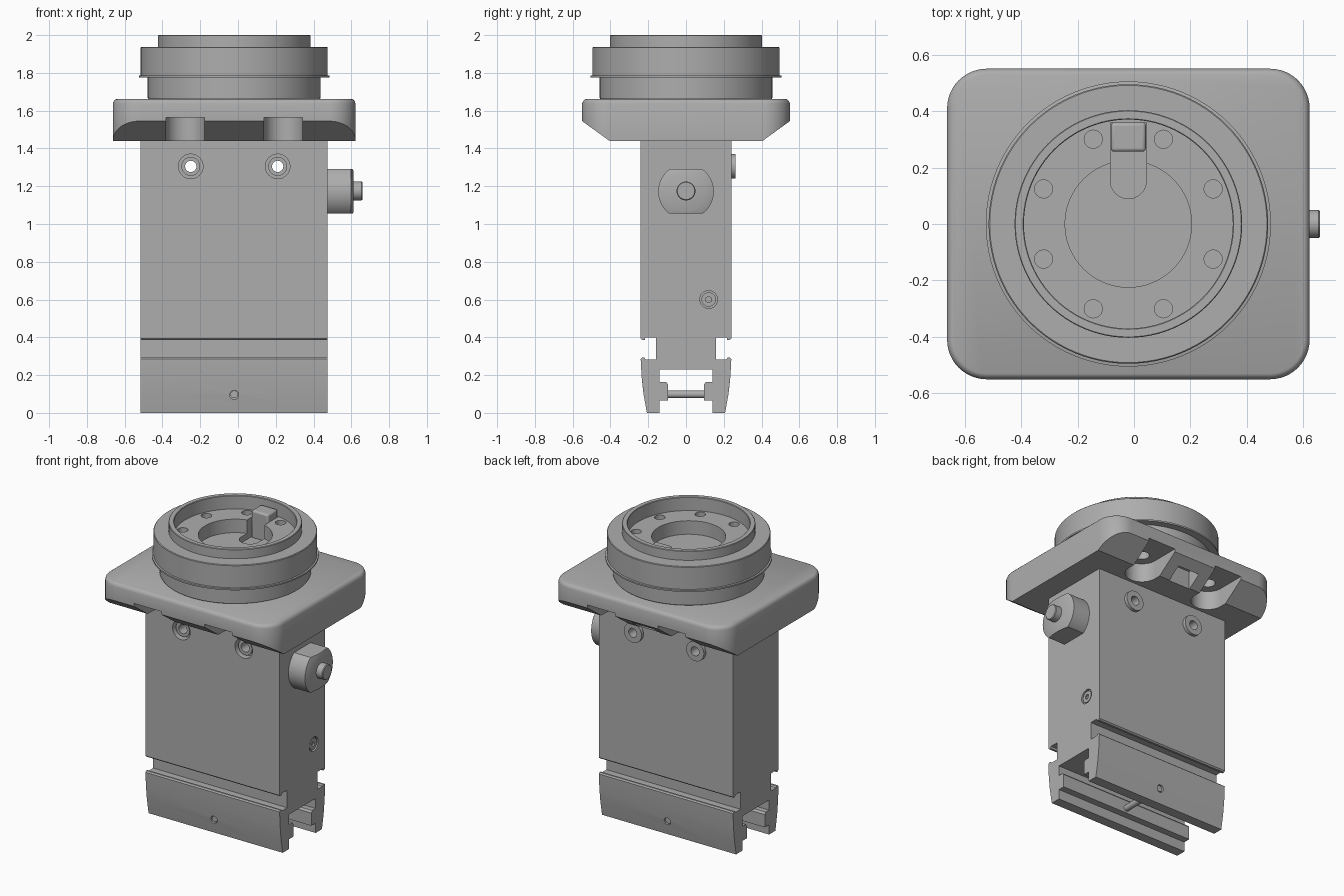
import bpy, bmesh
from math import sin, cos, pi, radians
from mathutils import Matrix

cube = bpy.data.objects.get("Cube")
if cube:
    bpy.data.objects.remove(cube)

grey = bpy.data.materials.new("machined_grey")
grey.use_nodes = True
tone = (0.42, 0.42, 0.42, 1)
grey.diffuse_color = tone
grey.node_tree.nodes["Principled BSDF"].inputs["Base Color"].default_value = tone

CX = -0.02           # shared axis of body, plate and ring
HALF = 0.495         # half the body width


def finish(name, bm):
    bmesh.ops.recalc_face_normals(bm, faces=bm.faces)
    mesh = bpy.data.meshes.new(name)
    bm.to_mesh(mesh)
    bm.free()
    mesh.materials.append(grey)
    ob = bpy.data.objects.new(name, mesh)
    bpy.context.collection.objects.link(ob)
    return ob


def loft(name, rings):
    """Closed solid through rings of equal point count."""
    bm = bmesh.new()
    loops = [[bm.verts.new(p) for p in ring] for ring in rings]
    n = len(loops[0])
    for a, b in zip(loops, loops[1:]):
        for i in range(n):
            bm.faces.new((a[i], a[(i + 1) % n], b[(i + 1) % n], b[i]))
    bm.faces.new(loops[0])
    bm.faces.new(loops[-1])
    return finish(name, bm)


def lathe(name, profile, axis="Z", at=(0, 0, 0), seg=48):
    """Turned solid from (radius, height) pairs along an axis."""
    turn = {"Z": Matrix(), "X": Matrix.Rotation(pi / 2, 4, "Y"),
            "Y": Matrix.Rotation(-pi / 2, 4, "X")}[axis]
    ob = loft(name, [[(r * cos(2 * pi * i / seg), r * sin(2 * pi * i / seg), h)
                      for i in range(seg)] for r, h in profile])
    ob.data.transform(Matrix.Translation(at) @ turn)
    return ob


def box(name, lo, hi):
    return loft(name, [[(lo[0], lo[1], z), (hi[0], lo[1], z),
                        (hi[0], hi[1], z), (lo[0], hi[1], z)] for z in (lo[2], hi[2])])


def prism_x(name, yz, x0, x1):
    return loft(name, [[(x, y, z) for y, z in yz] for x in (x0, x1)])


def slot_cutter(x, y, r, reach, z0, z1):
    """Upright U-shaped block: round end at y, straight sides to y = reach."""
    s = 1 if reach > y else -1
    pts = [(x + r * cos(a), y - s * r * sin(a)) for a in (pi * i / 20 for i in range(21))]
    pts += [(x - r, reach), (x + r, reach)]
    return loft("cutter", [[(px, py, z) for px, py in pts] for z in (z0, z1)])


def boolean(ob, cutters, mode="DIFFERENCE"):
    for c in cutters:
        m = ob.modifiers.new("cut", "BOOLEAN")
        m.operation, m.object, m.solver = mode, c, "EXACT"
        bpy.context.view_layer.update()
        deps = bpy.context.evaluated_depsgraph_get()
        mesh = bpy.data.meshes.new_from_object(ob.evaluated_get(deps))
        ob.modifiers.clear()
        ob.data = mesh
        bpy.data.objects.remove(c)


def rounded_rect(w, d, r, z, inset=0):
    pts = []
    for k, (sx, sy) in enumerate(((1, 1), (-1, 1), (-1, -1), (1, -1))):
        for i in range(13):
            a = pi / 2 * (k + i / 12)
            pts.append((CX + sx * (w - r) + (r - inset) * cos(a),
                        sy * (d - r) + (r - inset) * sin(a), z))
    return pts


# Body: half profile mirrored, with side grooves and a T-shaped rail slot
half = [(0.24, 1.44), (0.24, 0.395), (0.232, 0.387), (0.218, 0.387), (0.215, 0.4),
        (0.16, 0.4), (0.16, 0.283), (0.215, 0.283), (0.22, 0.293), (0.232, 0.293),
        (0.24, 0.285), (0.235, 0.19), (0.225, 0.1), (0.207, 0), (0.14, 0),
        (0.14, 0.065), (0.095, 0.065), (0.095, 0.15), (0.105, 0.163),
        (0.14, 0.163), (0.14, 0.23)]
body = prism_x("body", half + [(-y, z) for y, z in reversed(half)], CX - HALF, CX + HALF)
cuts = []
for sx in (-1, 1):
    x = CX + sx * 0.23
    cuts.append(lathe("cutter", [(0.03, -0.3), (0.03, 0.3)], "Y", (x, 0, 1.305), 32))
    cuts.append(lathe("cutter", [(0.065, -0.3), (0.065, -0.19)], "Y", (x, 0, 1.305)))
for sy in (-1, 1):
    cuts.append(lathe("cutter", [(0.024, -0.03), (0.024, 0.03)], "Y", (CX, sy * 0.23, 0.095), 24))
cuts.append(lathe("cutter", [(0.047, -0.015), (0.047, 0.1)], "X", (CX + HALF, 0.12, 0.6), 32))
boolean(body, cuts)


def ring_part(name, outer, inner, y0, y1, x, z):
    ob = lathe(name, [(outer, y0), (outer, y1)], "Y", (x, 0, z))
    boolean(ob, [lathe("cutter", [(inner, y0 - 0.1), (inner, y1 + 0.1)], "Y", (x, 0, z), 32)])
    return ob


# Clamp screws: recessed heads in front, bushings proud of the back
for side, sx in (("right", -1), ("left", 1)):
    x = CX + sx * 0.23
    ring_part(side + "_screw_head", 0.05, 0.03, -0.225, -0.18, x, 1.305)
    ring_part(side + "_bushing", 0.065, 0.03, 0.235, 0.262, x, 1.305)

# Cross pin through the rail slot, and the small side screw
lathe("cross_pin", [(0.02, -0.215), (0.02, 0.215)], "Y", (CX, 0, 0.098), 24)
side_screw = lathe("side_screw", [(0.038, -0.03), (0.038, -0.004)], "X", (CX + HALF, 0.12, 0.6), 32)
boolean(side_screw, [lathe("cutter", [(0.017, -0.02), (0.017, 0.1)], "X", (CX + HALF, 0.12, 0.6), 6)])

# Side knob: round with flats above and below, plus a push pin
knob = lathe("side_knob", [(0.147, -0.01), (0.147, 0.122), (0.105, 0.137)], "X",
             (CX + HALF, 0, 1.172), 64)
boolean(knob, [box("cutter", (0.3, -0.3, 1.055), (0.8, 0.3, 1.29))], "INTERSECT")
lathe("push_pin", [(0.05, 0.1), (0.05, 0.179), (0.046, 0.184)], "X", (CX + HALF, 0, 1.175), 32)

# Mounting plate: rounded block with sloped undersides and access channels
plate = loft("mounting_plate", [rounded_rect(0.642, 0.55, 0.14, z, i) for z, i in
             ((1.44, 0), (1.638, 0), (1.651, 0.005), (1.658, 0.012), (1.662, 0.02))])
boolean(plate, [prism_x("cutter", [(-0.405, 1.44), (0.405, 1.44), (0.56, 1.552), (0.56, 1.7),
                                   (-0.56, 1.7), (-0.56, 1.552)], -1, 1)], "INTERSECT")
channels = []
for sx in (-1, 1):
    for sy in (-1, 1):
        x, y = CX + sx * 0.26, sy * 0.36
        channels.append(slot_cutter(x, y, 0.102, sy * 0.7, 1.4, 1.565))
        channels.append(lathe("cutter", [(0.045, 1.5), (0.045, 1.62)], "Z", (x, y, 0), 32))
channels.append(box("cutter", (CX - 0.08, 0.4, 1.4), (CX + 0.08, 0.49, 1.56)))
boolean(plate, channels)

# Turned ring: stepped outside, recessed seat and centre bore
ring = lathe("top_ring", [
    (0.45, 1.655), (0.458, 1.668), (0.458, 1.775), (0.505, 1.775), (0.505, 1.785),
    (0.495, 1.787), (0.495, 1.934), (0.491, 1.938), (0.403, 1.938), (0.403, 1.997),
    (0.4, 2.0), (0.373, 2.0), (0.37, 1.997), (0.37, 1.91), (0.224, 1.91), (0.224, 1.82)],
    at=(CX, 0, 0), seg=96)
pockets = [lathe("cutter", [(0.032, 1.84), (0.032, 1.95)], "Z",
                 (CX + 0.325 * cos(a), 0.325 * sin(a), 0), 32)
           for a in (radians(22.5 + 45 * k) for k in range(8))]
pockets.append(slot_cutter(CX, 0.154, 0.064, 0.36, 1.78, 1.96))
boolean(ring, pockets)

# Index key standing in the slot
key = box("index_key", (CX - 0.062, 0.256, 1.77), (CX + 0.062, 0.36, 1.96))
bevel = key.modifiers.new("round", "BEVEL")
bevel.width, bevel.segments = 0.012, 3

# Smooth curved faces, keep edges crisp
bpy.ops.object.select_all(action="DESELECT")
for ob in bpy.context.collection.objects:
    if ob.type == "MESH" and grey.name in ob.data.materials:
        ob.select_set(True)
        bpy.context.view_layer.objects.active = ob
bpy.ops.object.shade_smooth_by_angle(angle=radians(28))
